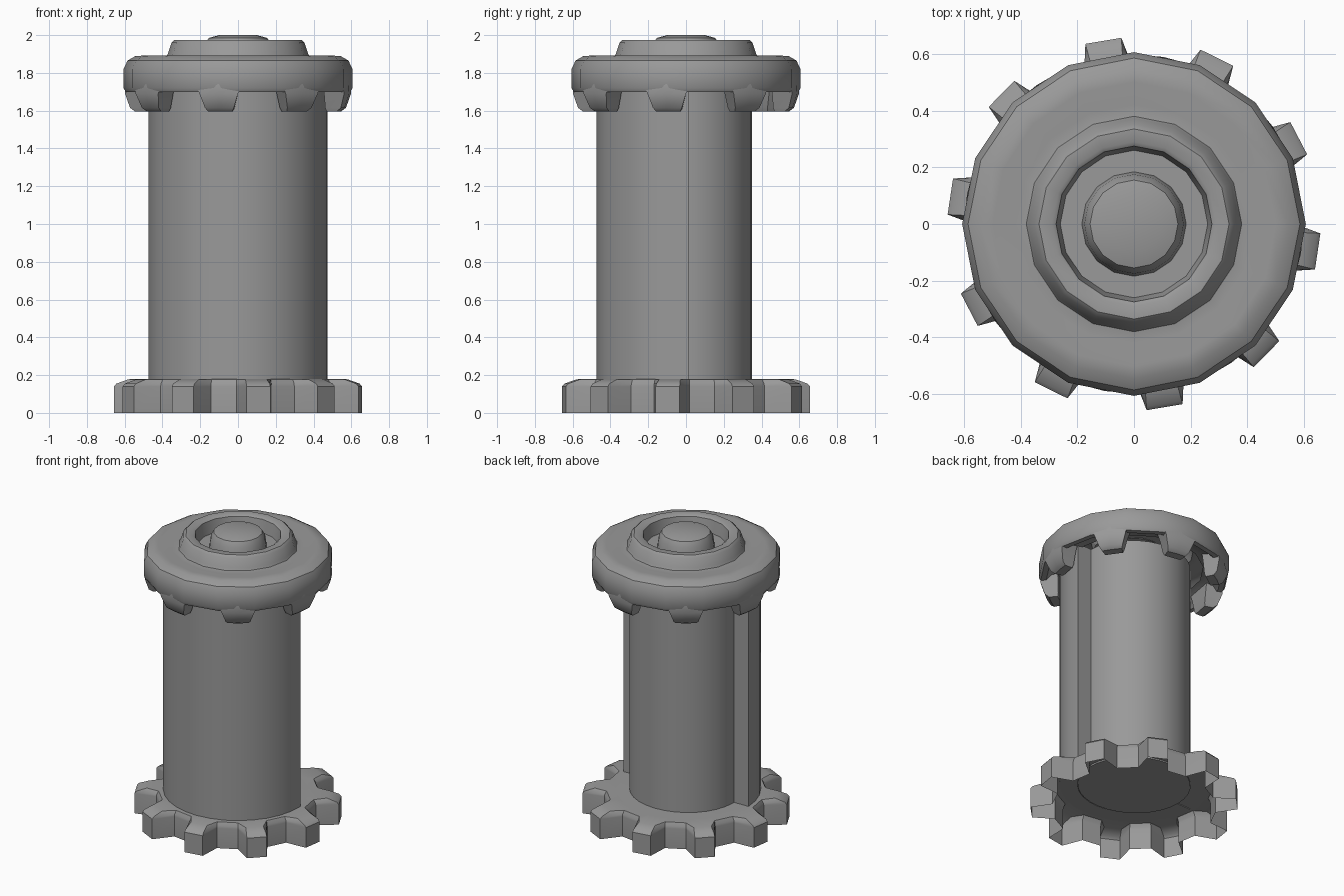
import bpy, bmesh, math
from math import cos, sin, radians, pi

cube = bpy.data.objects.get("Cube")
if cube:
    bpy.data.objects.remove(cube)

grey = bpy.data.materials.new("plain grey")
grey.use_nodes = True
COLOUR = (0.32, 0.32, 0.32, 1)
grey.diffuse_color = COLOUR
grey.node_tree.nodes["Principled BSDF"].inputs["Base Color"].default_value = COLOUR


def finish(name, bm, angle=35):
    bmesh.ops.recalc_face_normals(bm, faces=bm.faces)
    mesh = bpy.data.meshes.new(name)
    bm.to_mesh(mesh)
    bm.free()
    mesh.materials.append(grey)
    ob = bpy.data.objects.new(name, mesh)
    bpy.context.collection.objects.link(ob)
    bpy.ops.object.select_all(action='DESELECT')
    ob.select_set(True)
    bpy.context.view_layer.objects.active = ob
    bpy.ops.object.shade_smooth_by_angle(angle=radians(angle))
    return ob


def polar(r, a, z):
    return (r * cos(a), r * sin(a), z)


def bridge(bm, rings):
    for low, high in zip(rings, rings[1:]):
        n = len(low)
        for i in range(n):
            j = (i + 1) % n
            bm.faces.new((low[i], low[j], high[j], high[i]))


def lathe(name, profile, sides, cap_first=False, cap_last=False, squash=1):
    bm = bmesh.new()
    rings = [[bm.verts.new((r * cos(2 * pi * i / sides),
                            r * squash * sin(2 * pi * i / sides), z))
              for i in range(sides)] for r, z in profile]
    bridge(bm, rings)
    if cap_first:
        bm.faces.new(rings[0])
    if cap_last:
        bm.faces.new(rings[-1])
    return finish(name, bm)


# Toothed foot: hollow below, with sloping tooth tops
TEETH = 10
bm = bmesh.new()
outline = []
for k in range(TEETH):
    mid = radians(-8.5 + k * 360 / TEETH)
    for off, tip in ((-10.5, False), (-5.6, True), (5.6, True), (10.5, False)):
        outline.append((mid + radians(off), tip))
levels = ((0.658, 0.52, 0), (0.658, 0.52, 0.14), (0.645, 0.517, 0.155),
          (0.58, 0.505, 0.178), (0.45, 0.45, 0.18))
rings = [[bm.verts.new(polar(tip_r if tip else root_r, a, z))
          for a, tip in outline] for tip_r, root_r, z in levels]
bridge(bm, rings)
bm.faces.new(rings[-1])
finish("toothed_foot", bm)

# Inner column, seen at the back
lathe("inner_column", [(0.365, 0.17), (0.365, 1.76)], 32, True, True, 0.96)

# Outer half sleeve around the front
bm = bmesh.new()
STEPS = 16
section = [(0.36, 0.175), (0.475, 0.175), (0.475, 1.76), (0.36, 1.76)]
columns = [[bm.verts.new(polar(r, pi + radians(1.6) + pi * i / STEPS, z))
            for r, z in section] for i in range(STEPS + 1)]
bridge(bm, columns)
bm.faces.new(columns[0])
bm.faces.new(columns[-1])
finish("half_sleeve", bm)

# Cap with raised ring and sunken centre
lathe("cap", [(0.44, 1.75), (0.53, 1.73), (0.56, 1.7), (0.595, 1.7),
              (0.606, 1.72), (0.606, 1.82), (0.585, 1.865), (0.545, 1.888),
              (0.5, 1.892), (0.42, 1.88), (0.38, 1.885), (0.372, 1.9),
              (0.352, 1.96), (0.335, 1.975), (0.29, 1.975), (0.275, 1.965),
              (0.26, 1.88)], 16, False, True)

# Centre knob
lathe("centre_knob", [(0.185, 1.875), (0.175, 1.95), (0.155, 1.985),
                      (0.1, 2.0)], 16, False, True)

# Tapered teeth hanging below the cap
LUGS = 8
for k in range(LUGS):
    mid = radians(-10 + k * 360 / LUGS)
    bm = bmesh.new()
    rings = []
    for half, inner, outer, z in ((6.8, 0.49, 0.545, 1.595), (7.8, 0.485, 0.572, 1.615),
                                  (10, 0.485, 0.598, 1.69), (12, 0.485, 0.595, 1.74)):
        h = radians(half)
        rings.append([bm.verts.new(polar(r, mid + a, z)) for r, a in
                      ((inner, -h), (outer, -h), (outer, 0), (outer, h), (inner, h))])
    bridge(bm, rings)
    bm.faces.new(rings[0])
    bm.faces.new(rings[-1])
    finish("cap_tooth", bm)
